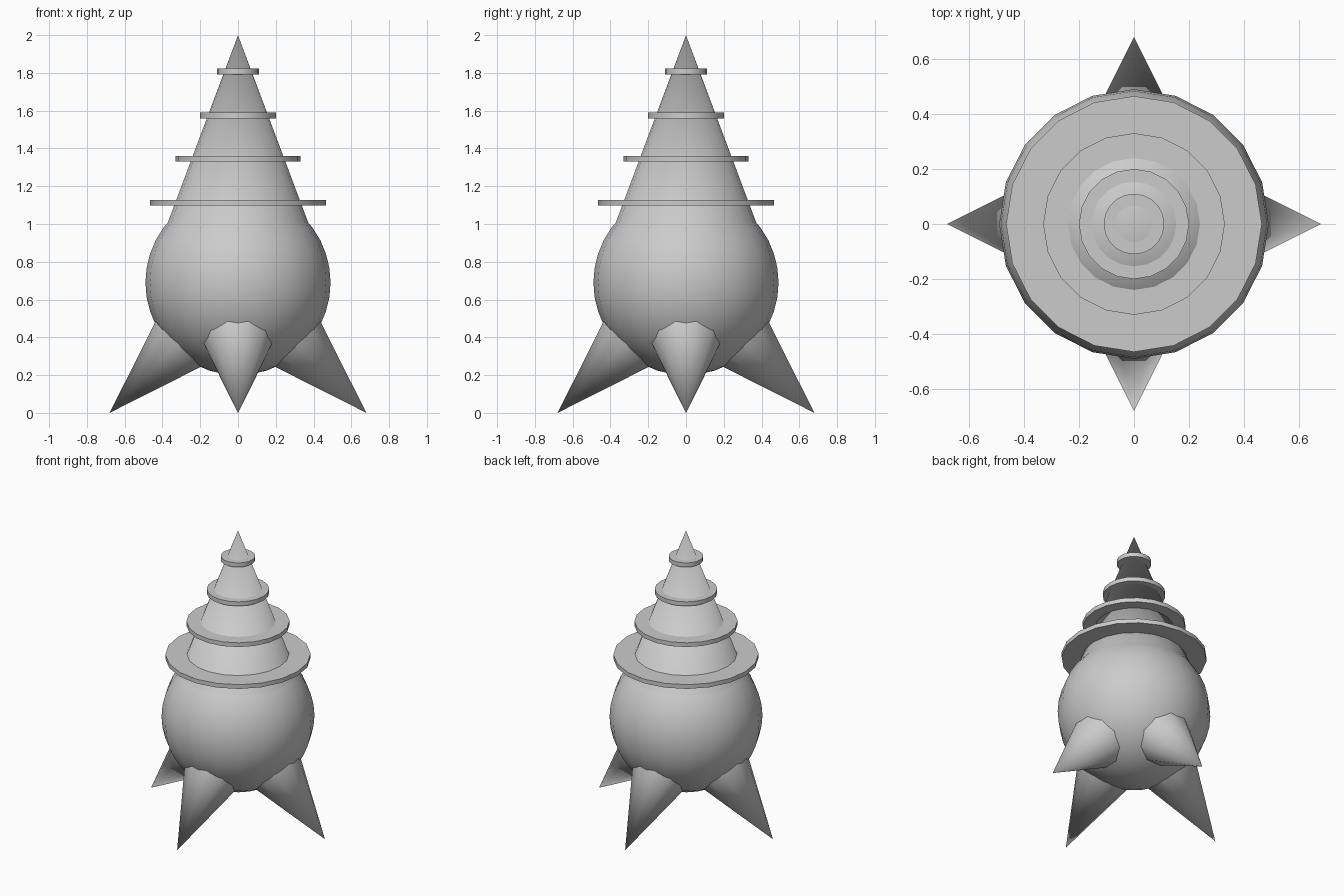
import bpy
from math import radians, sin, cos
from mathutils import Matrix

if "Cube" in bpy.data.objects:
    bpy.data.objects.remove(bpy.data.objects["Cube"])

SIDES = 20


def finish(name):
    """Name the new part and smooth its curved faces, keeping rims sharp."""
    ob = bpy.context.object
    ob.name = name
    bpy.ops.object.shade_smooth_by_angle(angle=radians(40))
    return ob


# Round body
bpy.ops.mesh.primitive_uv_sphere_add(segments=SIDES, ring_count=20,
                                     radius=0.49, location=(0, 0, 0.69))
finish("body")

# Tall cone rising out of the body
base_z, tip_z, base_r = 0.70, 2.0, 0.487
bpy.ops.mesh.primitive_cone_add(vertices=SIDES, radius1=base_r, radius2=0,
                                depth=tip_z - base_z,
                                location=(0, 0, (base_z + tip_z) / 2))
finish("spire")

# Thin discs threaded on the cone, shrinking upward
for i, (z, r) in enumerate([(1.112, 0.465), (1.345, 0.33),
                            (1.574, 0.20), (1.807, 0.11)]):
    bpy.ops.mesh.primitive_cylinder_add(vertices=SIDES, radius=r, depth=0.03,
                                        location=(0, 0, z))
    finish(f"ring_{i + 1}")

# Four spikes splayed outward and down at 45 degrees, tips on the floor
length, reach, tilt = 0.6, 0.68, radians(135)
for i, side in enumerate(("right", "back", "left", "front")):
    bpy.ops.mesh.primitive_cone_add(vertices=10, radius1=0.208, radius2=0,
                                    depth=length)
    leg = finish(f"{side}_leg")
    centre = (reach - length / 2 * sin(tilt), 0, -length / 2 * cos(tilt))
    leg.matrix_world = (Matrix.Rotation(radians(90 * i), 4, 'Z')
                        @ Matrix.Translation(centre)
                        @ Matrix.Rotation(tilt, 4, 'Y'))
